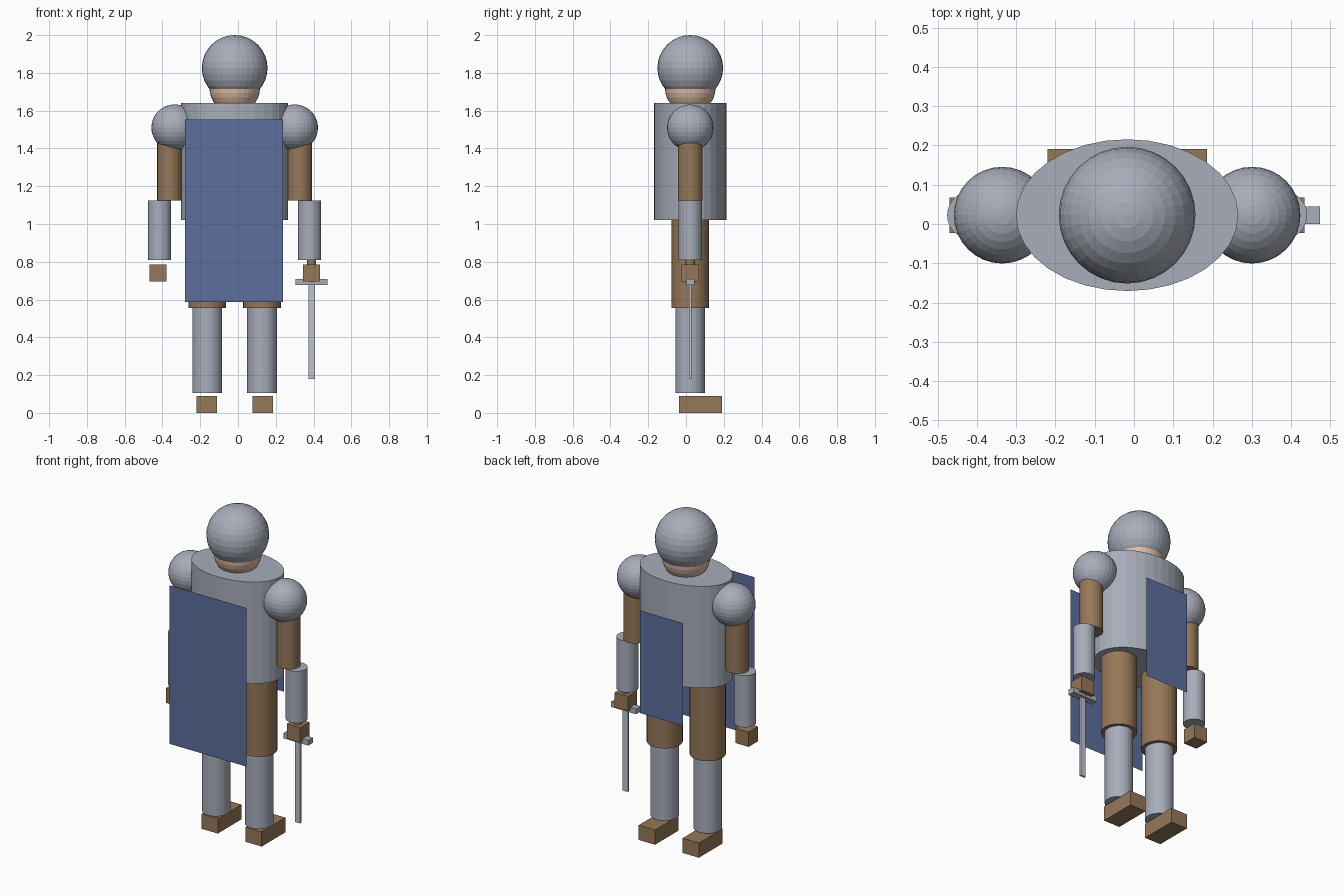
import bpy
import bmesh
from mathutils import Matrix, Vector

cube = bpy.data.objects.get("Cube")
if cube:
    bpy.data.objects.remove(cube, do_unlink=True)

CX, CY = -0.0175, 0.0225   # body axis


def material(name, rgb):
    lin = [((c / 255 + 0.055) / 1.055) ** 2.4 for c in rgb] + [1.0]
    m = bpy.data.materials.new(name)
    m.use_nodes = True
    m.diffuse_color = lin
    m.node_tree.nodes["Principled BSDF"].inputs["Base Color"].default_value = lin
    return m


STEEL = material("steel grey", (168, 173, 186))
BLADE = material("bright steel", (190, 196, 207))
LEATHER = material("brown leather", (149, 120, 89))
SKIN = material("skin", (222, 188, 164))
CLOTH = material("blue cloth", (92, 110, 158))


def finish(name, bm, mat, loc, scale=(1, 1, 1)):
    bm.transform(Matrix.Translation(Vector(loc)) @ Matrix.Diagonal((*scale, 1)))
    mesh = bpy.data.meshes.new(name)
    bm.to_mesh(mesh)
    bm.free()
    mesh.materials.append(mat)
    obj = bpy.data.objects.new(name, mesh)
    bpy.context.collection.objects.link(obj)
    return obj


def ball(name, mat, x, z, r):
    bm = bmesh.new()
    bmesh.ops.create_uvsphere(bm, u_segments=32, v_segments=16, radius=r)
    return finish(name, bm, mat, (x, CY, z))


def tube(name, mat, x, z0, z1, rx, ry=None):
    bm = bmesh.new()
    bmesh.ops.create_cone(bm, cap_ends=True, segments=32, radius1=1, radius2=1, depth=1)
    return finish(name, bm, mat, (x, CY, (z0 + z1) / 2), (rx, ry or rx, z1 - z0))


def box(name, mat, x, y, z, size):
    bm = bmesh.new()
    bmesh.ops.create_cube(bm, size=1)
    return finish(name, bm, mat, (x, y, z), size)


def sheet(name, x, y, z0, z1, width):
    # single upright cloth panel facing front and back
    bm = bmesh.new()
    corners = [(-1, z0), (1, z0), (1, z1), (-1, z1)]
    bm.faces.new([bm.verts.new((sx * width / 2, 0, z)) for sx, z in corners])
    return finish(name, bm, CLOTH, (x, y, 0))


# Torso and head
tube("torso_armour", STEEL, CX, 1.02, 1.64, 0.283, 0.193)
ball("head", SKIN, CX, 1.72, 0.134)
ball("helmet", STEEL, CX, 1.826, 0.174)

# Cloth panels
sheet("front_panel", CX - 0.003, -0.26, 0.587, 1.553, 0.52)
sheet("back_panel", CX, 0.26, 0.815, 1.44, 0.29)

# Limbs on both sides
for side, s in (("left", 1), ("right", -1)):
    ball(side + "_shoulder", STEEL, CX + s * 0.318, 1.51, 0.123)
    tube(side + "_upper_arm", LEATHER, CX + s * 0.345, 1.125, 1.50, 0.065)
    tube(side + "_forearm", STEEL, CX + s * 0.397, 0.81, 1.125, 0.061)
    box(side + "_hand", LEATHER, CX + s * 0.407, CY, 0.74, (0.09, 0.09, 0.09))
    tube(side + "_thigh", LEATHER, CX + s * 0.145, 0.555, 1.02, 0.10)
    tube(side + "_shin", STEEL, CX + s * 0.145, 0.105, 0.555, 0.079)
    box(side + "_foot", LEATHER, CX + s * 0.148, 0.077, 0.045, (0.11, 0.227, 0.09))

# Sword in the left hand
SX = CX + 0.407
tube("sword_grip", LEATHER, SX, 0.69, 0.81, 0.024)
box("sword_guard", STEEL, SX, CY, 0.694, (0.168, 0.044, 0.032))
box("sword_blade", BLADE, SX, CY, 0.43, (0.034, 0.012, 0.50))
